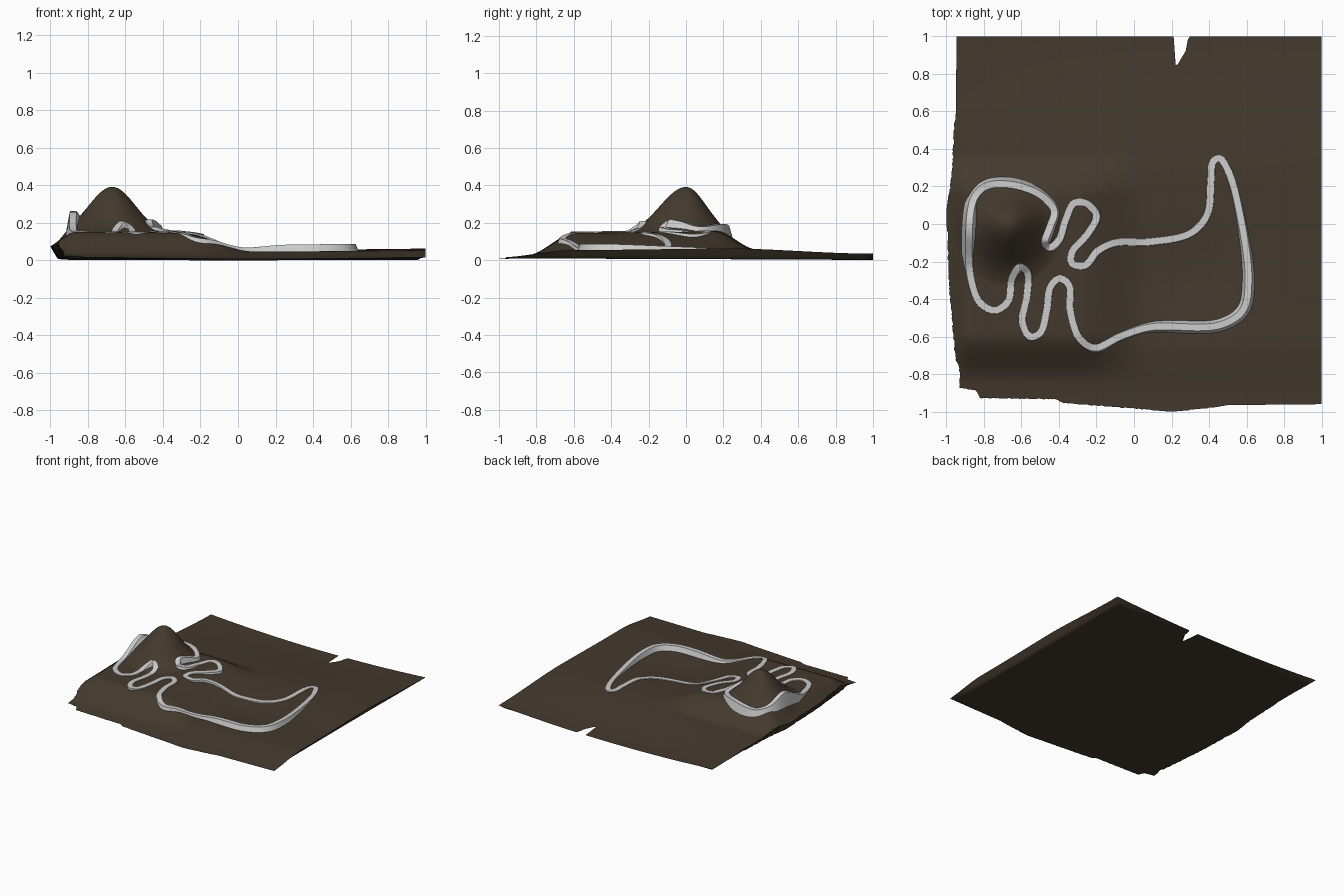
import bpy, bmesh, math, random
from mathutils import Vector

if "Cube" in bpy.data.objects:
    bpy.data.objects.remove(bpy.data.objects["Cube"])

random.seed(4)
N = 180


def ramp(t, a, b):
    t = max(0.0, min(1.0, (t - a) / (b - a)))
    return t * t * (3 - 2 * t)


def lerp_table(t, table):
    if t <= table[0][0]:
        return table[0][1]
    for (a, va), (b, vb) in zip(table, table[1:]):
        if t <= b:
            return va + (vb - va) * (t - a) / (b - a)
    return table[-1][1]


def bump(x, y, cx, cy, sx, sy):
    return math.exp(-((x - cx) / sx) ** 2 / 2 - ((y - cy) / sy) ** 2 / 2)


def ground(x, y):
    # gentle plain
    z = 0.008 + 0.007 * x * x + 0.04 * ramp(y, -1, -0.6) + 0.008 * ramp(y, -0.5, 0.3)
    back = 0.035 * x * x
    z += (back - z) * ramp(y, 0.2, 1.0)
    z -= 0.022 * bump(x, y, 0.3, -0.25, 0.17, 0.15)
    # raised plateau with a lower, softer south-west flank
    m = ramp(x, -1.04, -0.86) * (1 - ramp(x, -0.32, 0.08))
    m *= ramp(y, -0.84, -0.58) * (1 - ramp(y, 0.15, 0.38))
    z += 0.098 * m
    # cone-like hill
    g = bump(x, y, -0.67, 0, 0.125, 0.14 if y < 0 else 0.108)
    return z + 0.237 * max(0, g - 0.07) / 0.93


# ---- terrain outline
WEST = [(-1, -0.93), (-0.87, -0.935), (-0.84, -0.955), (-0.6, -0.975), (-0.4, -0.99),
        (0, -1), (0.2, -0.975), (0.5, -0.96), (0.53, -0.95), (1, -0.945)]
SOUTH = [(-1, -0.86), (-0.93, -0.875), (-0.84, -0.89), (-0.82, -0.93), (-0.42, -0.935),
         (-0.38, -0.955), (0, -0.985), (0.2, -1), (0.38, -0.985), (0.5, -0.965), (1, -0.96)]
NORTH = [(-1, 1), (0.212, 1), (0.214, 0.85), (0.23, 0.845), (0.25, 0.88),
         (0.275, 0.92), (0.29, 1), (1, 1)]
jit_w = [random.uniform(0, 0.007) if i < 0.75 * N else 0 for i in range(N + 1)]
jit_s = [random.uniform(0, 0.004) if i < 0.7 * N else 0 for i in range(N + 1)]


def outline_point(i, j):
    u, v = i / N, j / N
    y0 = -1 + 2 * v
    left = lerp_table(y0, WEST) + (jit_w[j] if abs(y0) > 0.1 else 0)
    x = left + (1 - left) * u
    low = lerp_table(x, SOUTH)
    if not 0.1 < x < 0.3:
        low += jit_s[i]
    high = lerp_table(x, NORTH)
    # the notch only disturbs the rows near the back edge
    y = low + (1 - low) * v
    return x, y - (1 - high) * max(0, (v - 0.7) / 0.3)


P = [[outline_point(i, j) for j in range(N + 1)] for i in range(N + 1)]
Z = [[ground(*P[i][j]) for j in range(N + 1)] for i in range(N + 1)]
zmin = min(min(r) for r in Z)


def cap_height(i, j):
    # flat underside, rising to the rim along a narrow strip
    flat = zmin + 0.008 * (1 - j / N) + 0.002
    d = min(i, j, N - i, N - j) / N
    c = flat
    if d < 0.02:
        edge = {i: Z[0][j], N - i: Z[N][j], j: Z[i][0], N - j: Z[i][N]}
        c += (edge[min(edge)] - flat) * (1 - d / 0.02)
    return max(zmin, min(c, Z[i][j] - 0.002))


def finish(bm, name, color=None, angle=35):
    bmesh.ops.recalc_face_normals(bm, faces=bm.faces)
    me = bpy.data.meshes.new(name)
    bm.to_mesh(me)
    bm.free()
    ob = bpy.data.objects.new(name, me)
    bpy.context.collection.objects.link(ob)
    if color:
        mat = bpy.data.materials.new(name + "_color")
        mat.diffuse_color = color
        mat.use_nodes = True
        mat.node_tree.nodes["Principled BSDF"].inputs["Base Color"].default_value = mat.diffuse_color
        me.materials.append(mat)
    bpy.ops.object.select_all(action='DESELECT')
    ob.select_set(True)
    bpy.context.view_layer.objects.active = ob
    bpy.ops.object.shade_smooth_by_angle(angle=math.radians(angle))
    ob.location.z = -zmin
    return ob


# ---- terrain: top sheet and underside share their border
bm = bmesh.new()
top = [[bm.verts.new((*P[i][j], Z[i][j])) for j in range(N + 1)] for i in range(N + 1)]
bottom = [[top[i][j] if i in (0, N) or j in (0, N)
           else bm.verts.new((*P[i][j], cap_height(i, j)))
           for j in range(N + 1)] for i in range(N + 1)]
for sheet in (top, bottom):
    for i in range(N):
        for j in range(N):
            q = [sheet[i][j], sheet[i + 1][j], sheet[i + 1][j + 1], sheet[i][j + 1]]
            bm.faces.new(q if sheet is top else q[::-1])
finish(bm, "terrain", (0.058, 0.042, 0.027, 1), 50)

# ---- road: closed winding path
PATH = [(-.88, -.14), (-.855, .13), (-.79, .2), (-.66, .21), (-.5, .155), (-.425, .07),
        (-.45, -.02), (-.475, -.1), (-.45, -.125), (-.4, -.085), (-.365, .02), (-.32, .11),
        (-.255, .11), (-.2, .045), (-.245, -.05), (-.33, -.15), (-.33, -.21), (-.26, -.22),
        (-.195, -.145), (-.1, -.1), (.085, -.095), (.3, -.05), (.39, .05), (.41, .235),
        (.42, .33), (.455, .35), (.505, .275), (.565, .05), (.61, -.3), (.58, -.46),
        (.455, -.54), (.085, -.55), (-.075, -.6), (-.21, -.66), (-.29, -.61), (-.34, -.46),
        (-.345, -.33), (-.395, -.29), (-.445, -.335), (-.465, -.46), (-.5, -.58),
        (-.555, -.6), (-.595, -.52), (-.57, -.38), (-.57, -.255), (-.61, -.23),
        (-.65, -.29), (-.67, -.41), (-.74, -.46), (-.82, -.42), (-.867, -.3)]


def smooth_loop(pts, steps=8):
    # centripetal-style spline so uneven spacing does not overshoot
    pts = [Vector(p) for p in pts]
    n, out = len(pts), []
    for k in range(n):
        a, b, c, d = (pts[(k + o) % n] for o in (-1, 0, 1, 2))
        l0, l1, l2 = (b - a).length ** .5, (c - b).length ** .5, (d - c).length ** .5
        m1 = ((b - a) / l0 - (c - a) / (l0 + l1) + (c - b) / l1) * l1
        m2 = ((c - b) / l1 - (d - b) / (l1 + l2) + (d - c) / l2) * l1
        for s in range(steps):
            t = s / steps
            out.append((2*t**3 - 3*t*t + 1) * b + (t**3 - 2*t*t + t) * m1
                       + (3*t*t - 2*t**3) * c + (t**3 - t*t) * m2)
    return out


def road_lift(x, y):
    # embankment heights on the east bend and beside the hill
    return (0.034 * ramp(x, -0.15, 0.3) * (1 - ramp(y, -0.45, 0.3))
            * (ramp(x, 0.42, 0.52) if y > -0.35 else 1)
            + 0.04 * bump(x, y, -0.89, -0.02, 0.05, 0.09))


bm = bmesh.new()
line = smooth_loop(PATH)
count, W = len(line), 0.018
rings = []
for k, p in enumerate(line):
    t = (line[(k + 1) % count] - line[k - 1]).normalized()
    side = Vector((-t.y, t.x))
    z = max(ground(*(p + side * o)) for o in (-W, 0, W)) + 0.004 + road_lift(*p)
    ring = []
    for s, is_top in ((-1, 0), (-1, 1), (1, 1), (1, 0)):
        q = p + side * s * W
        if is_top:
            ring.append(bm.verts.new((q.x, q.y, z)))
        else:
            q += side * s * min(0.02, 0.45 * (z - ground(*q)))
            ring.append(bm.verts.new((q.x, q.y, ground(*q) - 0.004)))
    rings.append(ring)
for k in range(count):
    a, b = rings[k], rings[(k + 1) % count]
    for c in range(3):
        bm.faces.new((a[c], a[c + 1], b[c + 1], b[c]))
finish(bm, "road")
